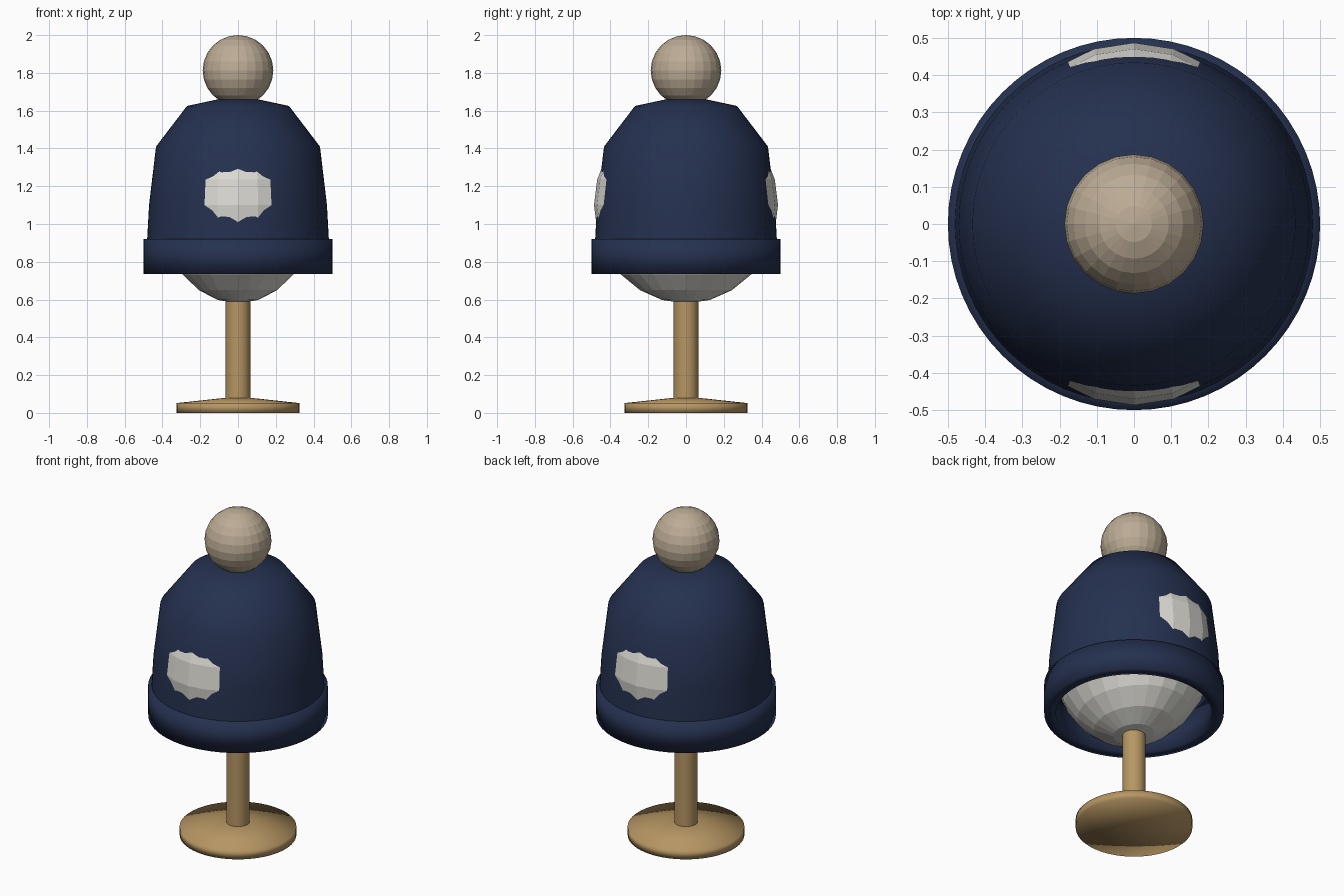
import bpy
import bmesh
import math
from mathutils import Matrix

cube = bpy.data.objects.get("Cube")
if cube:
    bpy.data.objects.remove(cube, do_unlink=True)


def material(name, rgb):
    mat = bpy.data.materials.new(name)
    mat.use_nodes = True
    color = (*rgb, 1)
    mat.diffuse_color = color
    mat.node_tree.nodes["Principled BSDF"].inputs["Base Color"].default_value = color
    return mat


navy = material("navy_wool", (0.018, 0.030, 0.078))
beige = material("beige_pompom", (0.50, 0.41, 0.30))
white = material("off_white", (0.71, 0.70, 0.65))
wood = material("light_wood", (0.47, 0.305, 0.125))


def finish(bm, name, mat, smooth):
    bmesh.ops.recalc_face_normals(bm, faces=bm.faces)
    for face in bm.faces:
        face.smooth = smooth
    mesh = bpy.data.meshes.new(name)
    bm.to_mesh(mesh)
    bm.free()
    mesh.materials.append(mat)
    obj = bpy.data.objects.new(name, mesh)
    bpy.context.collection.objects.link(obj)
    return obj


def lathe(name, profile, mat, closed=False, steps=64):
    """Spin a (radius, height) profile around the z axis."""
    bm = bmesh.new()
    verts = [bm.verts.new((r, 0, z)) for r, z in profile]
    pairs = list(zip(verts, verts[1:]))
    if closed:
        pairs.append((verts[-1], verts[0]))
    edges = [bm.edges.new(p) for p in pairs]
    bmesh.ops.spin(bm, geom=verts + edges, axis=(0, 0, 1), cent=(0, 0, 0),
                   angle=math.tau, steps=steps)
    bmesh.ops.remove_doubles(bm, verts=bm.verts, dist=0.0005)
    return finish(bm, name, mat, True)


def ball(name, size, height, mat):
    """Faceted ellipsoid with the given half sizes."""
    bm = bmesh.new()
    bmesh.ops.create_uvsphere(bm, u_segments=24, v_segments=12, radius=1)
    bm.transform(Matrix.Translation((0, 0, height)) @ Matrix.Diagonal((*size, 1)))
    return finish(bm, name, mat, False)


# Display stand: disc foot with a shallow cone top, and a post
lathe("stand_foot", [(0, 0), (0.325, 0), (0.325, 0.052), (0.065, 0.08), (0, 0.08)], wood)
lathe("stand_post", [(0.065, 0.06), (0.065, 0.62)], wood)

# Head form, which pokes through the hat at front and back
ball("head_form", (0.414, 0.487, 0.52), 1.10, white)

# Hollow hat crown, with an outer and an inner wall
lathe("hat_crown", [(0, 1.66), (0.106, 1.66), (0.27, 1.625), (0.434, 1.41),
                    (0.471, 1.10), (0.482, 0.90), (0.485, 0.80),
                    (0.44, 0.80), (0.43, 1.10), (0.39, 1.40), (0.24, 1.59), (0, 1.63)], navy)

# Folded brim
lathe("hat_brim", [(0.5, 0.735), (0.5, 0.92), (0.435, 0.92), (0.435, 0.735)], navy, closed=True)

# Pompom
ball("pompom", (0.187, 0.187, 0.187), 1.813, beige)
